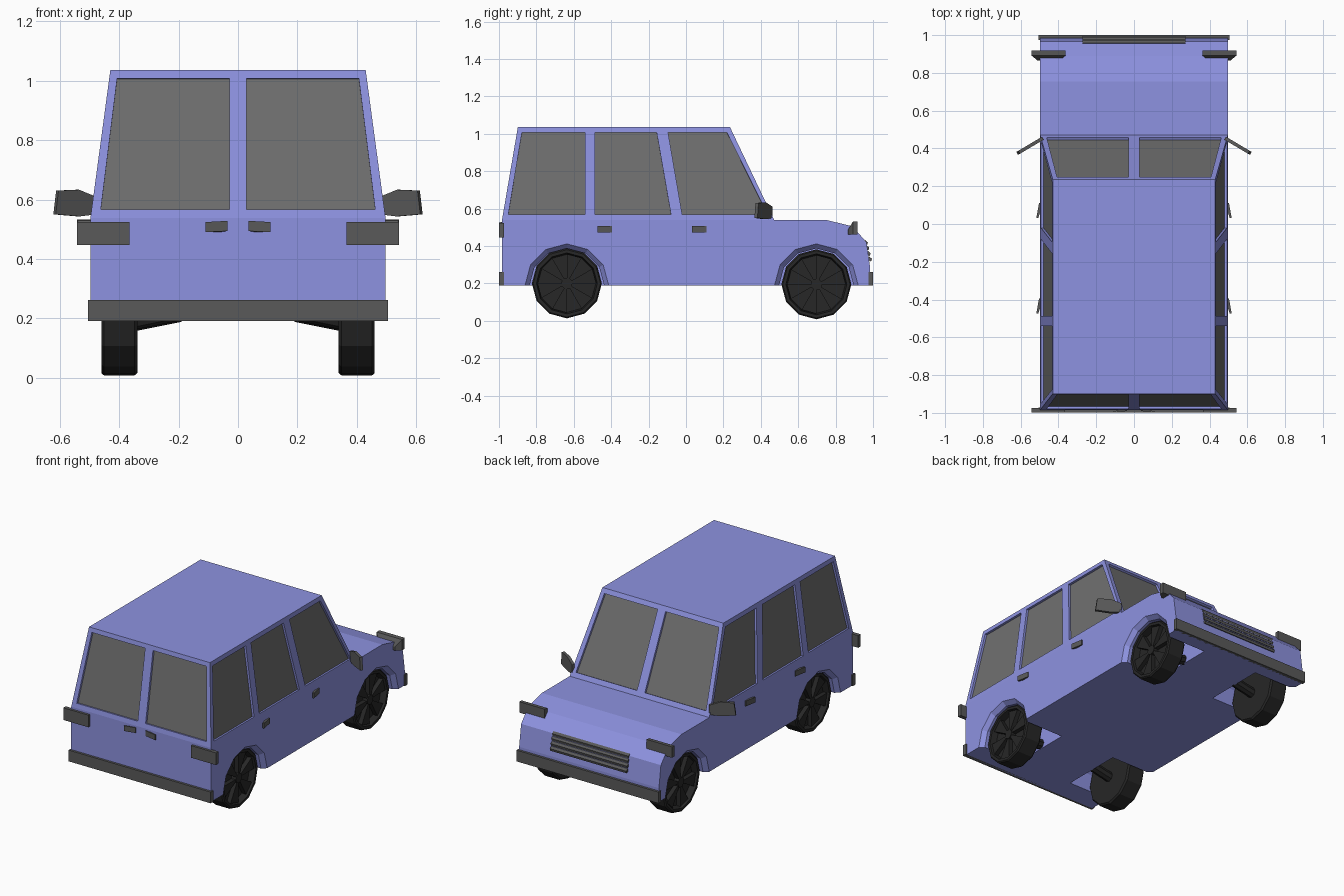
import bpy, bmesh, math
from mathutils import Vector as V

if "Cube" in bpy.data.objects:
    bpy.data.objects.remove(bpy.data.objects["Cube"])


def material(name, rgb):
    m = bpy.data.materials.new(name)
    m.diffuse_color = (*rgb, 1)
    m.use_nodes = True
    m.node_tree.nodes["Principled BSDF"].inputs["Base Color"].default_value = m.diffuse_color
    return m


BLUE = material("body_blue", (0.27, 0.29, 0.75))
GLASS = material("dark_glass", (0.16, 0.16, 0.16))
TRIM = material("dark_trim", (0.10, 0.10, 0.10))
BLACK = material("tyre_black", (0.02, 0.02, 0.02))


def finish(name, bm, mat):
    bmesh.ops.recalc_face_normals(bm, faces=bm.faces)
    me = bpy.data.meshes.new(name)
    bm.to_mesh(me)
    bm.free()
    me.materials.append(mat)
    ob = bpy.data.objects.new(name, me)
    bpy.context.collection.objects.link(ob)
    return ob


def loft(bm, rings):
    """Skin a list of equal-length point rings and cap both ends."""
    vs = [[bm.verts.new(p) for p in r] for r in rings]
    n = len(vs[0])
    for a, b in zip(vs, vs[1:]):
        for i in range(n):
            j = (i + 1) % n
            bm.faces.new((a[i], a[j], b[j], b[i]))
    bm.faces.new(vs[0])
    bm.faces.new(vs[-1])


def prism(bm, pts, vec):
    pts = [V(p) for p in pts]
    loft(bm, [pts, [p + V(vec) for p in pts]])


def box(bm, x0, x1, y0, y1, z0, z1):
    prism(bm, [(x0, y0, z0), (x1, y0, z0), (x1, y1, z0), (x0, y1, z0)], (0, 0, z1 - z0))


def lathe(bm, profile, s, y, z, n=12):
    """Turn an (x, radius) profile about the x direction, on side s."""
    ang = [2 * math.pi * i / n for i in range(n)]
    loft(bm, [[(s * x, y + r * math.cos(a), z + r * math.sin(a)) for a in ang]
              for x, r in profile])


def cut(ob, bm):
    cutter = finish("cutter", bm, BLUE)
    cutter.hide_render = True
    mod = ob.modifiers.new("cut", "BOOLEAN")
    mod.operation, mod.solver, mod.object = "DIFFERENCE", "EXACT", cutter
    bpy.context.view_layer.objects.active = ob
    bpy.ops.object.modifier_apply(modifier=mod.name)
    bpy.data.objects.remove(cutter)


AXLES = [("rear", -0.637, 0.20), ("front", 0.697, 0.195)]
HALF, ROOF, BELT, TOP = 0.497, 0.43, 0.538, 1.036

# Lower body: side profile with wheel wells cut out
profile = [(-0.984, 0.19), (-0.984, BELT), (0.755, BELT), (0.89, 0.505),
           (0.965, 0.42), (0.985, 0.28), (0.985, 0.19)]
bm = bmesh.new()
prism(bm, [(-HALF, y, z) for y, z in profile], (2 * HALF, 0, 0))
lower = finish("lower_body", bm, BLUE)
bm = bmesh.new()
for _, y, z in AXLES:
    for s in (-1, 1):
        lathe(bm, [(0.2, 0.2), (0.47, 0.2), (0.51, 0.236)], s, y, 0.187)
cut(lower, bm)

# Cabin: tapered block
bm = bmesh.new()
loft(bm, [[(-w, y0, z), (w, y0, z), (w, y1, z), (-w, y1, z)]
          for w, y0, y1, z in ((HALF, -0.984, 0.472, BELT), (ROOF, -0.899, 0.235, TOP))])
cabin = finish("cabin", bm, BLUE)

# Window outlines lying on the sloping cabin walls
LO, HI = 0.567, 1.008


def along(a, b, z):
    return a + (b - a) * (z - BELT) / (TOP - BELT)


windows = []
for s in (-1, 1):
    for a, b, c, d in ((-0.95, -0.54, -0.54, -0.877), (-0.487, -0.08, -0.157, -0.487),
                       (-0.02, 0.437, 0.218, -0.096)):
        windows.append(("side_window", [V((s * along(HALF, ROOF, z), y, z)) for y, z in
                                        ((a, LO), (b, LO), (c, HI), (d, HI))]))
    for name, y0, y1 in (("rear_window", -0.984, -0.899), ("windshield", 0.472, 0.235)):
        windows.append((name, [V((s * x, along(y0, y1, z), z)) for x, z in
                               ((0.028, LO), (0.462, LO), (0.407, HI), (0.028, HI))]))

# Recess every window and set a pane into it
cutters = bmesh.new()
for name, pts in windows:
    n = (pts[1] - pts[0]).cross(pts[2] - pts[0]).normalized()
    if n.dot(pts[0] - V((0, -0.3, 0.5))) < 0:
        n = -n
    prism(cutters, [p + n * 0.01 for p in pts], n * -0.03)
    bm = bmesh.new()
    prism(bm, [p - n * 0.014 for p in pts], n * -0.01)
    finish(name, bm, GLASS)
cut(cabin, cutters)

# Wheels with wedge spokes and hub, plus axle stubs
for end, y, z in AXLES:
    for s in (-1, 1):
        bm = bmesh.new()
        lathe(bm, [(0.42, 0.155), (0.46, 0.163), (0.46, 0.18), (0.452, 0.187),
                   (0.348, 0.187), (0.338, 0.178)], s, y, z)
        for k in range(6):
            a, b = math.radians(60 * k), math.radians(60 * k + 30)
            prism(bm, [(s * 0.415, y, z)] +
                  [(s * 0.415, y + 0.157 * math.cos(t), z + 0.157 * math.sin(t))
                   for t in (a, b)], (s * 0.033, 0, 0))
        lathe(bm, [(0.415, 0.03), (0.453, 0.03)], s, y, z)
        finish(end + "_wheel", bm, BLACK)
        bm = bmesh.new()
        loft(bm, [[(s * x, y + 0.032 * math.cos(t), h + 0.032 * math.sin(t))
                   for t in (math.pi * i / 4 for i in range(8))]
                  for x, h in ((0.35, z - 0.007), (0.19, z + 0.025))])
        finish(end + "_axle", bm, BLACK)

# Bumpers
for name, y0, y1 in (("rear_bumper", -0.999, -0.972), ("front_bumper", 0.975, 1.0)):
    bm = bmesh.new()
    box(bm, -0.505, 0.505, y0, y1, 0.19, 0.262)
    finish(name, bm, TRIM)

# Grille slats following the nose
bm = bmesh.new()
for y, z in ((0.962, 0.418), (0.97, 0.39), (0.977, 0.36), (0.984, 0.33)):
    prism(bm, [(-0.272, y - 0.015, z - 0.004), (-0.272, y - 0.004, z + 0.013),
               (-0.272, y + 0.01, z + 0.002), (-0.272, y + 0.006, z - 0.013)], (0.544, 0, 0))
finish("grille", bm, TRIM)

for s in (-1, 1):
    # Lights
    bm = bmesh.new()
    box(bm, s * 0.365, s * 0.543, -0.999, -0.974, 0.446, 0.524)
    finish("tail_light", bm, TRIM)
    bm = bmesh.new()
    loft(bm, [[(s * a, y, 0.462), (s * b, y, 0.462), (s * b, y, h), (s * a, y, h)]
              for a, b, y, h in ((0.395, 0.51, 0.865, 0.485), (0.362, 0.543, 0.892, 0.53),
                                 (0.362, 0.543, 0.918, 0.532))])
    finish("headlight", bm, TRIM)

    # Wing mirrors: angled plates
    bm = bmesh.new()
    prism(bm, [(s * (0.487 + 0.135 * t), 0.462 - 0.08 * t, z) for t, z in
               ((0, 0.55), (0, 0.61), (0.42, 0.633), (0.93, 0.63), (1, 0.55), (0.4, 0.543))],
          (-s * 0.008, -0.016, 0))
    finish("wing_mirror", bm, TRIM)

    # Door handles: wedges on the sides and on the tailgate
    for y in (0.032, -0.473):
        bm = bmesh.new()
        prism(bm, [(s * 0.49, y + 0.078, 0.473), (s * 0.503, y + 0.078, 0.473),
                   (s * 0.517, y, 0.473), (s * 0.507, y, 0.473), (s * 0.49, y + 0.05, 0.473)],
              (0, 0, 0.034))
        finish("door_handle", bm, TRIM)
    bm = bmesh.new()
    prism(bm, [(s * 0.036, -0.98, 0.494), (s * 0.036, -0.99, 0.494),
               (s * 0.11, -0.999, 0.49), (s * 0.11, -0.992, 0.49), (s * 0.06, -0.98, 0.49)],
          (0, 0, 0.034))
    finish("tailgate_handle", bm, TRIM)
